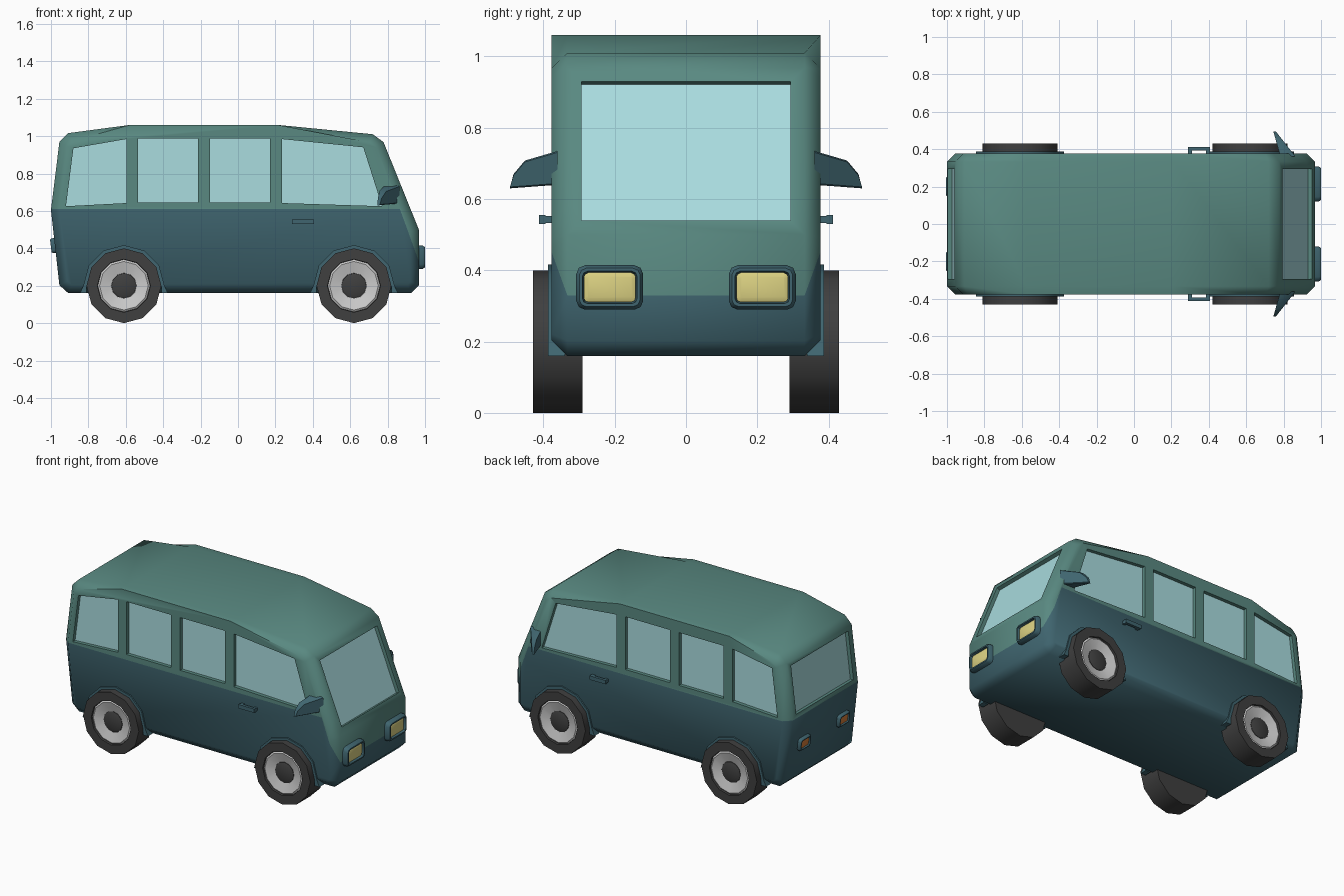
import bpy, bmesh, math
from mathutils import Vector as V

if "Cube" in bpy.data.objects:
    bpy.data.objects.remove(bpy.data.objects["Cube"])


def mat(name, r, g, b):
    m = bpy.data.materials.new(name)
    m.diffuse_color = (r, g, b, 1)
    m.use_nodes = True
    m.node_tree.nodes["Principled BSDF"].inputs["Base Color"].default_value = m.diffuse_color
    return m


UPPER = mat("upper_paint", .10, .25, .22)
LOWER = mat("lower_paint", .05, .13, .16)
GLASS = mat("glass", .40, .72, .74)
RUBBER = mat("rubber", .05, .05, .05)
YELLOW = mat("yellow_lens", .70, .63, .22)
ORANGE = mat("orange_lens", .65, .20, .04)


def finish(bm, name, mats, angle=40):
    bmesh.ops.recalc_face_normals(bm, faces=bm.faces)
    me = bpy.data.meshes.new(name)
    bm.to_mesh(me)
    bm.free()
    for m in mats:
        me.materials.append(m)
    ob = bpy.data.objects.new(name, me)
    bpy.context.collection.objects.link(ob)
    smooth(ob, angle)
    return ob


def smooth(ob, angle):
    bpy.ops.object.select_all(action='DESELECT')
    ob.select_set(True)
    bpy.context.view_layer.objects.active = ob
    bpy.ops.object.shade_smooth_by_angle(angle=math.radians(angle))


def loft(name, rings, *mats, bm=None):
    """Skin a chain of equal-sized rings and cap both ends."""
    out = bm or bmesh.new()
    vs = [[out.verts.new(p) for p in r] for r in rings]
    for a, b in zip(vs, vs[1:]):
        for i in range(len(a)):
            j = (i + 1) % len(a)
            out.faces.new((a[i], a[j], b[j], b[i]))
    out.faces.new(vs[0])
    out.faces.new(vs[-1])
    return None if bm else finish(out, name, mats)


def box(name, x0, x1, y0, y1, z0, z1, m):
    return loft(name, [[(x, y0, z0), (x, y1, z0), (x, y1, z1), (x, y0, z1)]
                       for x in (x0, x1)], m)


# body shell: side profile extruded across, rim chamfered
profile = [(-.907, .16), (.925, .16), (.967, .203), (.967, .5), (.778, .968),
           (.72, 1.01), (.21, 1.06), (-.575, 1.06), (-.907, 1.016),
           (-.955, .968), (-1, .605), (-.955, .203)]
bm = bmesh.new()
loft("", [[(x, y, z) for x, z in profile] for y in (-.378, .378)], bm=bm)
rim = [e for e in bm.edges if abs(e.verts[0].co.y - e.verts[1].co.y) < .01]
bmesh.ops.bevel(bm, geom=rim, offset=.045, segments=1, affect='EDGES')

# two-tone paint line, dropping diagonally towards the nose
cut_no = V((.24, 0, .087))
cut_co = V((.88, 0, .57))
bmesh.ops.bisect_plane(bm, geom=bm.verts[:] + bm.edges[:] + bm.faces[:],
                       plane_co=(0, 0, .61), plane_no=(0, 0, 1))
low = [f for f in bm.faces if f.calc_center_median().z < .61]
geom = low + list({e for f in low for e in f.edges}) + list({v for f in low for v in f.verts})
bmesh.ops.bisect_plane(bm, geom=geom, plane_co=cut_co, plane_no=cut_no)
for f in bm.faces:
    c = f.calc_center_median()
    f.material_index = int(c.z < .61 and (c - cut_co).dot(cut_no) < 0)
body = finish(bm, "body", [UPPER, LOWER], 50)

# window outlines lying on the body surface, each with its outward normal
side_windows = [
    [(-.88, .935), (-.597, .984), (-.597, .642), (-.92, .625)],
    [(-.535, .987), (-.215, .987), (-.215, .645), (-.535, .645)],
    [(-.15, .987), (.17, .987), (.17, .645), (-.15, .645)],
    [(.235, .984), (.67, .94), (.77, .625), (.235, .642)]]
windows = []
for s in (-1, 1):
    windows += [("side_window", [V((x, s * .378, z)) for x, z in w], V((0, s, 0)))
                for w in side_windows]
yz = lambda z0, z1: [(-.293, z0), (.293, z0), (.293, z1), (-.293, z1)]
windows.append(("windscreen", [V((.967 - (z - .5) * .404, y, z)) for y, z in yz(.54, .93)],
                V((.927, 0, .375))))
windows.append(("rear_window", [V((-1 + (z - .605) * .124, y, z)) for y, z in yz(.635, .94)],
                V((-.992, 0, .123))))

# recess the windows and set a pane in each
cutters = bmesh.new()
for name, pts, n in windows:
    loft("", [[p + n * d for p in pts] for d in (.02, -.025)], bm=cutters)
    loft(name, [[p + n * d for p in pts] for d in (-.035, -.023)], GLASS)
cutter = finish(cutters, "window_cutter", [UPPER])
cutter.hide_render = True
mod = body.modifiers.new("recess", 'BOOLEAN')
mod.operation = 'DIFFERENCE'
mod.solver = 'EXACT'
mod.object = cutter
bpy.context.view_layer.objects.active = body
bpy.ops.object.modifier_apply(modifier=mod.name)
bpy.data.objects.remove(cutter)
smooth(body, 50)


def lamp(name, c, n, w, h, depth, lens):
    """Rounded frame with a sunken lens, facing along n."""
    c, n, u = V(c), V(n).normalized(), V((0, 1, 0))
    t = u.cross(n) if n.x < 0 else n.cross(u)

    def ring(inset, d):
        a, b = w / 2 - inset, h / 2 - inset
        r = max(.2 * min(w, h) - inset * .6, .004)
        pts = [(a, b - r), (a - .3 * r, b - .3 * r), (a - r, b)]
        quad = pts + [(-x, y) for x, y in pts[::-1]]
        quad += [(-x, -y) for x, y in quad]
        return [c + u * x + t * y + n * d for x, y in quad]
    k = h * .17
    loft(name + "_frame", [ring(0, -.03), ring(0, depth * .6), ring(k * .4, depth),
                           ring(k * .8, depth), ring(k, depth * .4)], LOWER)
    loft(name + "_lens", [ring(k, 0), ring(k, depth * .6), ring(k * 1.5, depth * .75)], lens)


def circle(cx, y, r):
    return [(cx + r * math.sin(i * math.pi / 6), y, .2 + r * math.cos(i * math.pi / 6))
            for i in range(12)]


for s in (-1, 1):
    lamp("headlight", (.967, s * .214, .352), (1, 0, 0), .188, .125, .033, YELLOW)
    lamp("tail_light", (-.979, s * .2, .415), (-.992, 0, -.125), .11, .08, .022, ORANGE)

    for x in (-.61, .62):
        # wheels
        loft("tyre", [circle(x, s * y, r) for y, r in
                      ((.29, .13), (.29, .2), (.43, .2), (.43, .142), (.4, .138))], RUBBER)
        loft("rim", [circle(x, s * y, r) for y, r in
                     ((.39, .14), (.418, .14), (.425, .13), (.408, .068), (.39, .066))])
        loft("hub", [circle(x, s * y, r) for y, r in
                     ((.38, .067), (.41, .067), (.418, .045))], RUBBER)
        # wheel arch lip
        arc = [(math.cos(i * math.pi / 6), math.sin(i * math.pi / 6)) for i in range(7)]
        outer = [(.235, -.04)] + [(.217 * a, .217 * b) for a, b in arc] + [(-.235, -.04)]
        inner = [(-.2, -.04)] + [(.2 * a, .2 * b) for a, b in arc[::-1]] + [(.2, -.04)]
        loft("wheel_arch", [[(x + a, s * y, .2 + b) for a, b in outer + inner]
                            for y in (.34, .387)], LOWER)

    # wing mirror, swept back and thinning to the tip
    shape = [(.36, .64), (.494, .63), (.484, .67), (.452, .708), (.36, .735)]
    front = [V((.85 - .78 * (y - .37), s * y, z)) for y, z in shape]
    back = [p - V((.075 - .5 * (abs(p.y) - .36), 0, 0)) for p in front]
    mid = [p + V((0, 0, -.004 if p.z > .65 else .004)) for p in front]
    loft("wing_mirror", [back, front, [p + V((.006, 0, 0)) for p in mid]], LOWER)

    # door handle: grip on two posts
    box("door_handle_grip", .29, .405, s * .394, s * .412, .53, .555, LOWER)
    for x in (.29, .385):
        box("door_handle_post", x, x + .02, s * .37, s * .40, .533, .552, LOWER)
